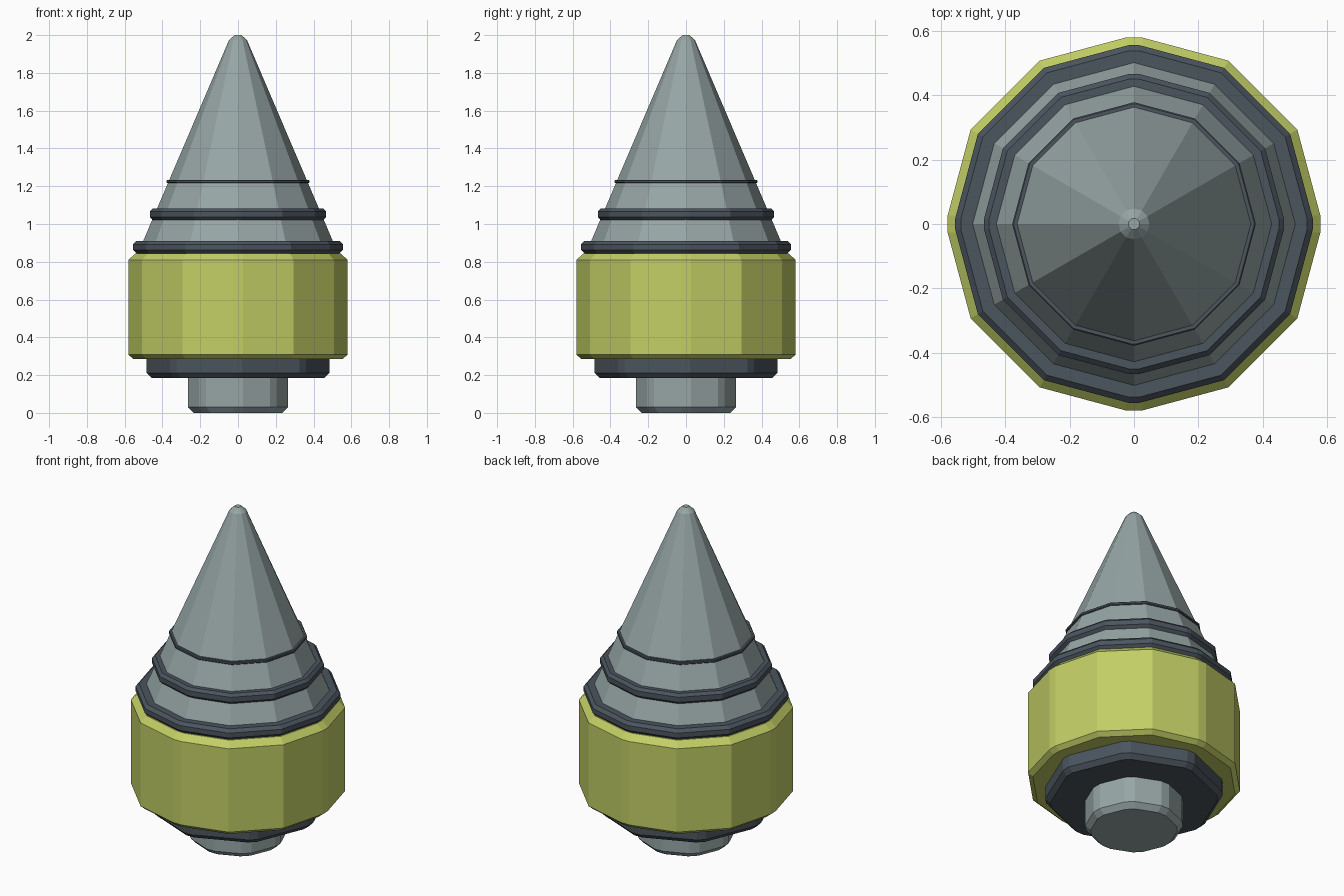
import bpy
import bmesh
from math import cos, sin, tan, pi

cube = bpy.data.objects.get("Cube")
if cube:
    bpy.data.objects.remove(cube, do_unlink=True)


def make_material(name, rgb):
    mat = bpy.data.materials.new(name)
    mat.use_nodes = True
    mat.diffuse_color = (*rgb, 1)
    mat.node_tree.nodes["Principled BSDF"].inputs["Base Color"].default_value = (*rgb, 1)
    return mat


steel = make_material("pale steel", (0.31, 0.38, 0.38))
dark = make_material("dark steel", (0.07, 0.09, 0.112))
yellow = make_material("yellow green", (0.54, 0.62, 0.13))


def outline(radius, sides, cut, every):
    """Regular polygon whose every nth corner is cut flat by the given width."""
    corners = [(radius * cos(2 * pi * i / sides), radius * sin(2 * pi * i / sides))
               for i in range(sides)]
    points = []
    for i, (x, y) in enumerate(corners):
        if cut and i % every == 0:
            for j in (i - 1, (i + 1) % sides):
                px, py = corners[j]
                t = cut / (2 * radius * sin(pi / sides))
                points.append((x + (px - x) * t, y + (py - y) * t))
        else:
            points.append((x, y))
    return points


def stack(name, profile, sides, mat, cut=0, every=1):
    """Closed faceted solid from (radius, height) pairs, bottom to top."""
    bm = bmesh.new()
    rings = [[bm.verts.new((x, y, z)) for x, y in outline(r, sides, cut, every)]
             for r, z in profile]
    for low, high in zip(rings, rings[1:]):
        n = len(low)
        for i in range(n):
            j = (i + 1) % n
            bm.faces.new((low[i], low[j], high[j], high[i]))
    bm.faces.new(rings[0][::-1])
    bm.faces.new(rings[-1])
    bmesh.ops.recalc_face_normals(bm, faces=bm.faces)
    mesh = bpy.data.meshes.new(name)
    bm.to_mesh(mesh)
    bm.free()
    mesh.materials.append(mat)
    obj = bpy.data.objects.new(name, mesh)
    bpy.context.collection.objects.link(obj)
    return obj


def drum(name, radius, bottom, top, bevel, sides, mat, every):
    """Disc or cylinder with chamfered rims and cut corners."""
    profile = [(radius - bevel, bottom), (radius, bottom + bevel),
               (radius, top - bevel), (radius - bevel, top)]
    return stack(name, profile, sides, mat, bevel, every)


# Octagonal mounting shaft and collar
drum("shaft", 0.277, 0.0, 0.24, 0.03, 8, steel, 1)
drum("lower_collar", 0.494, 0.185, 0.34, 0.027, 8, dark, 1)

# Twelve-sided housing
stack("housing", [(0.56, 0.285), (0.587, 0.308), (0.587, 0.81), (0.55, 0.845)],
      12, yellow, 0.027, 3)

# Cone with a blunt tip
stack("drill_cone", [(0.532, 0.84), (0.048, 1.973), (0.018, 2.0)], 12, steel)

# Bands around the cone
drum("large_band", 0.561, 0.845, 0.91, 0.018, 12, dark, 3)
drum("middle_band", 0.471, 1.02, 1.082, 0.016, 12, dark, 3)
drum("thin_band", 0.379, 1.217, 1.234, 0.004, 12, dark, 3).data.update()
